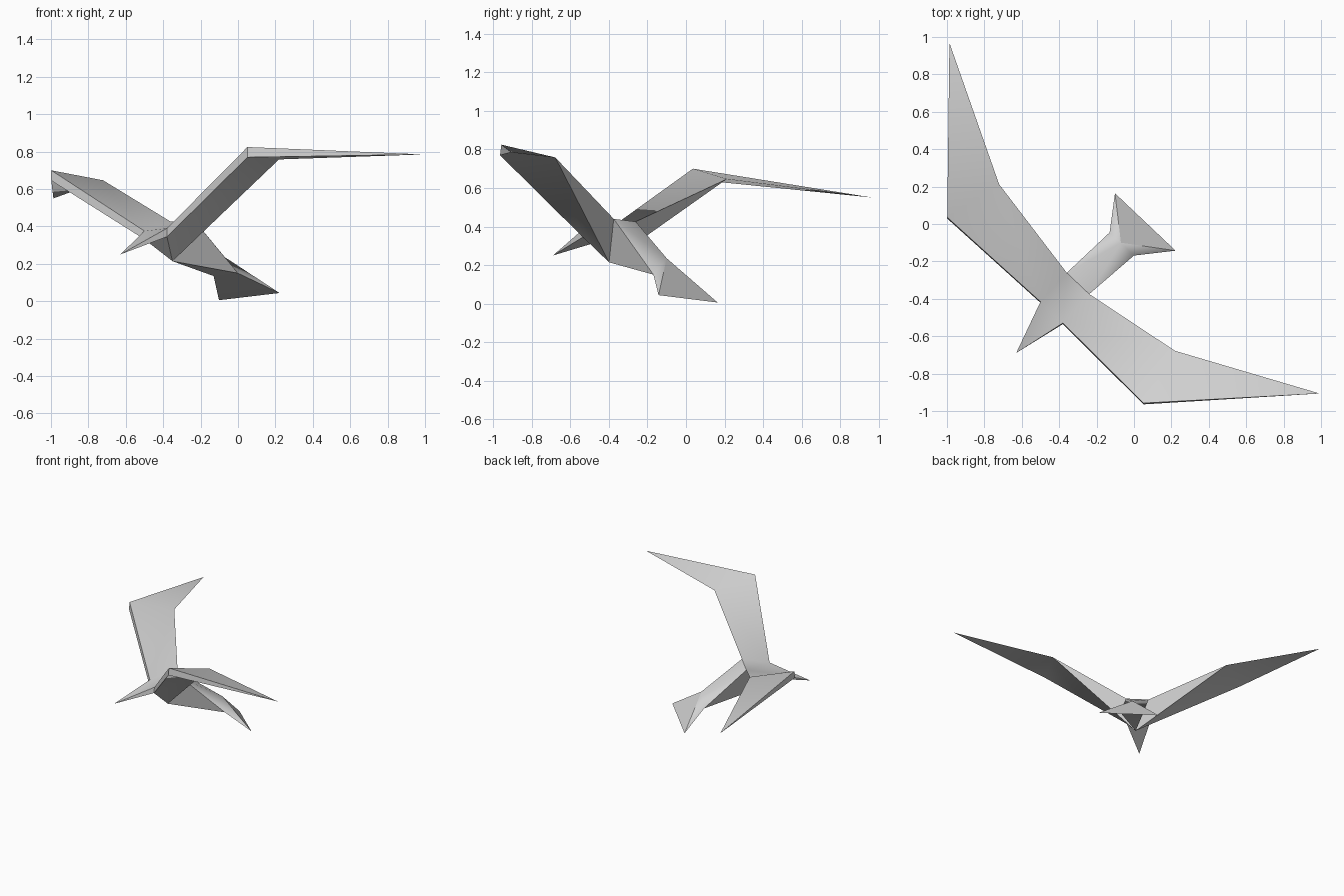
import bpy
import bmesh
import math

default = bpy.data.objects.get("Cube")
if default:
    bpy.data.objects.remove(default, do_unlink=True)

# Landmarks of the left half: x = sideways, y = backwards, z = up
POINTS = {
    "beak": (0, -0.934, 0.248),
    "chest": (0, -0.531, 0.212),
    "rump": (0, -0.121, 0.233),
    "tail_root": (0.09, -0.123, 0.14),
    "tail_tip": (0.224, 0.049, 0.022),
    "shoulder_top": (0.083, -0.646, 0.381),
    "shoulder_low": (0.083, -0.65, 0.336),
    "wing_root": (0.083, -0.437, 0.431),
    "wrist_top": (0.725, -0.661, 0.762),
    "wrist_low": (0.725, -0.666, 0.707),
    "elbow": (0.65, -0.342, 0.702),
    "wing_tip": (1.368, 0.024, 0.667),
}

# Faces on one side, repeated on the other; "-" marks the opposite side
SIDE_FACES = {
    "head": ["beak shoulder_top shoulder_low"],
    "inner_wing": [
        "shoulder_top wrist_top elbow",
        "shoulder_top elbow wing_root",
        "shoulder_top shoulder_low wrist_low wrist_top",
        "shoulder_low wrist_low elbow",
        "shoulder_low elbow chest",
        "chest wing_root elbow",
    ],
    "outer_wing": [
        "wrist_top wing_tip elbow",
        "wrist_low wing_tip elbow",
        "wrist_top wrist_low wing_tip",
    ],
    "flank": ["chest tail_root wing_root", "wing_root tail_root rump"],
    "tail": ["rump tail_root tail_tip"],
}

# Faces that cross the middle
CENTRE_FACES = {
    "head": ["beak shoulder_top -shoulder_top", "beak shoulder_low -shoulder_low"],
    "body": [
        "shoulder_low -shoulder_low chest",
        "shoulder_top -shoulder_top -wing_root wing_root",
        "wing_root -wing_root rump",
        "chest tail_root -tail_root",
    ],
    "tail": ["rump tail_tip -tail_tip", "tail_root -tail_root -tail_tip tail_tip"],
}

bm = bmesh.new()
verts = {}
for name, (x, y, z) in POINTS.items():
    verts[name] = bm.verts.new((x, y, z))
    verts["-" + name] = bm.verts.new((-x, y, z)) if x else verts[name]


def add_faces(parts, prefix=""):
    for faces in parts.values():
        for face in faces:
            bm.faces.new([verts[prefix + n] for n in face.split()])


add_faces(SIDE_FACES)
add_faces(SIDE_FACES, "-")
add_faces(CENTRE_FACES)
bmesh.ops.recalc_face_normals(bm, faces=bm.faces)

mesh = bpy.data.meshes.new("bird")
bm.to_mesh(mesh)
bm.free()

# Plumage colour
grey = bpy.data.materials.new("light_grey")
grey.use_nodes = True
colour = (0.64, 0.64, 0.64, 1)
grey.diffuse_color = colour
grey.node_tree.nodes["Principled BSDF"].inputs["Base Color"].default_value = colour
mesh.materials.append(grey)

# Place the bird banking and turned to its flight direction
bird = bpy.data.objects.new("bird", mesh)
bpy.context.collection.objects.link(bird)
bird.location = (0.028, -0.026, 0.003)
bird.rotation_euler = (0, math.radians(-4.93), math.radians(-43.44))

bpy.ops.object.select_all(action='DESELECT')
bird.select_set(True)
bpy.context.view_layer.objects.active = bird
bpy.ops.object.shade_smooth_by_angle(angle=math.radians(40))
